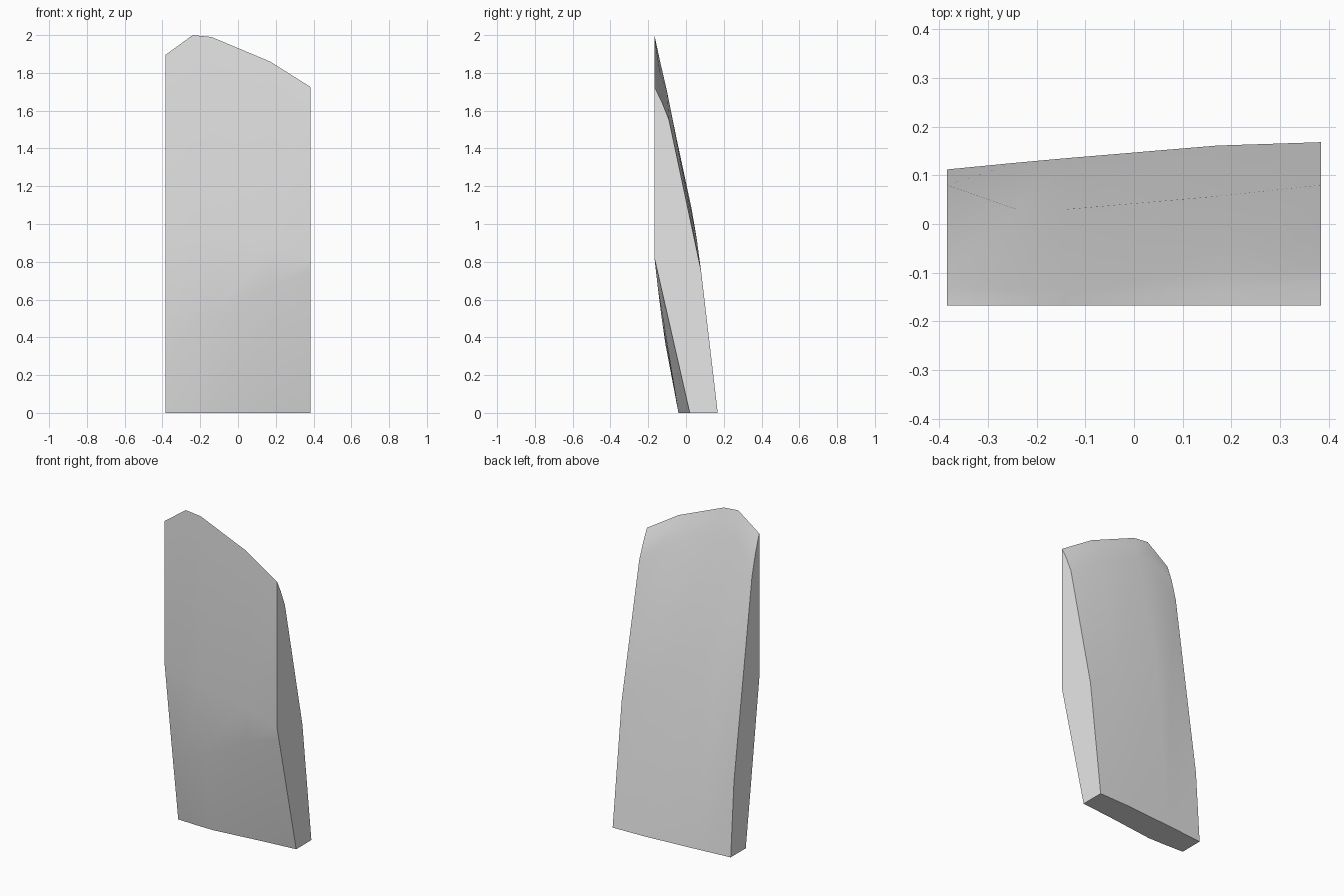
import bpy
import bmesh
import math

default_cube = bpy.data.objects.get("Cube")
if default_cube:
    bpy.data.objects.remove(default_cube, do_unlink=True)


def make_material(name, color):
    material = bpy.data.materials.new(name)
    material.use_nodes = True
    material.diffuse_color = color
    material.node_tree.nodes["Principled BSDF"].inputs["Base Color"].default_value = color
    return material


# Columns across the slab; each row gives (depth, height) at every column
columns = [-0.384, -0.24, -0.14, 0.17, 0.384]
FRONT = -0.167

front_foot = [(-0.035, 0), (-0.04, 0), (-0.04, 0), (-0.002, 0), (0.02, 0)]
front_crease = [(-0.085, 0.37), (-0.11, 0.37), (-0.13, 0.51), (-0.15, 0.67), (-0.151, 0.75)]
front_bend = [(FRONT, z) for z in (1.0, 0.97, 0.95, 0.88, 0.82)]
top_rim = [(FRONT, z) for z in (1.895, 2.0, 1.99, 1.86, 1.725)]
top_bevel = [(-0.13, 1.79), (-0.152, 1.93), (-0.152, 1.925), (-0.137, 1.8), (-0.13, 1.65)]
back_shoulder = [(-0.095, 1.65), (-0.135, 1.85), (-0.137, 1.85), (-0.1, 1.7), (-0.09, 1.55)]
back_bend = [(0.08, 0.46), (0.03, 1.07), (0.03, 1.08), (0.057, 0.92), (0.08, 0.75)]
back_foot = [(0.112, 0), (0.126, 0), (0.135, 0), (0.161, 0), (0.168, 0)]

rows = [front_foot, front_crease, front_bend, top_rim,
        top_bevel, back_shoulder, back_bend, back_foot]


def build_slab(name, material):
    bm = bmesh.new()
    grid = [[bm.verts.new((x, y, z)) for x, (y, z) in zip(columns, row)] for row in rows]
    # The chipped corner low on the front sits closer to the edge
    grid[1][1].co.x = -0.33

    # Skin wrapping over the top and closing under the foot
    for i, lower in enumerate(grid):
        upper = grid[(i + 1) % len(grid)]
        for j in range(len(columns) - 1):
            bm.faces.new((lower[j], lower[j + 1], upper[j + 1], upper[j]))

    # Flat cut sides
    for side in (0, -1):
        bm.faces.new([row[side] for row in grid])

    bmesh.ops.recalc_face_normals(bm, faces=bm.faces)
    mesh = bpy.data.meshes.new(name)
    bm.to_mesh(mesh)
    bm.free()
    mesh.materials.append(material)
    slab = bpy.data.objects.new(name, mesh)
    bpy.context.collection.objects.link(slab)
    return slab


stone_slab = build_slab("stone_slab", make_material("light grey stone", (0.8, 0.8, 0.8, 1)))

# Soft shading over the worn faces, crisp cut edges
bpy.ops.object.select_all(action="DESELECT")
stone_slab.select_set(True)
bpy.context.view_layer.objects.active = stone_slab
bpy.ops.object.shade_smooth_by_angle(angle=math.radians(35))
